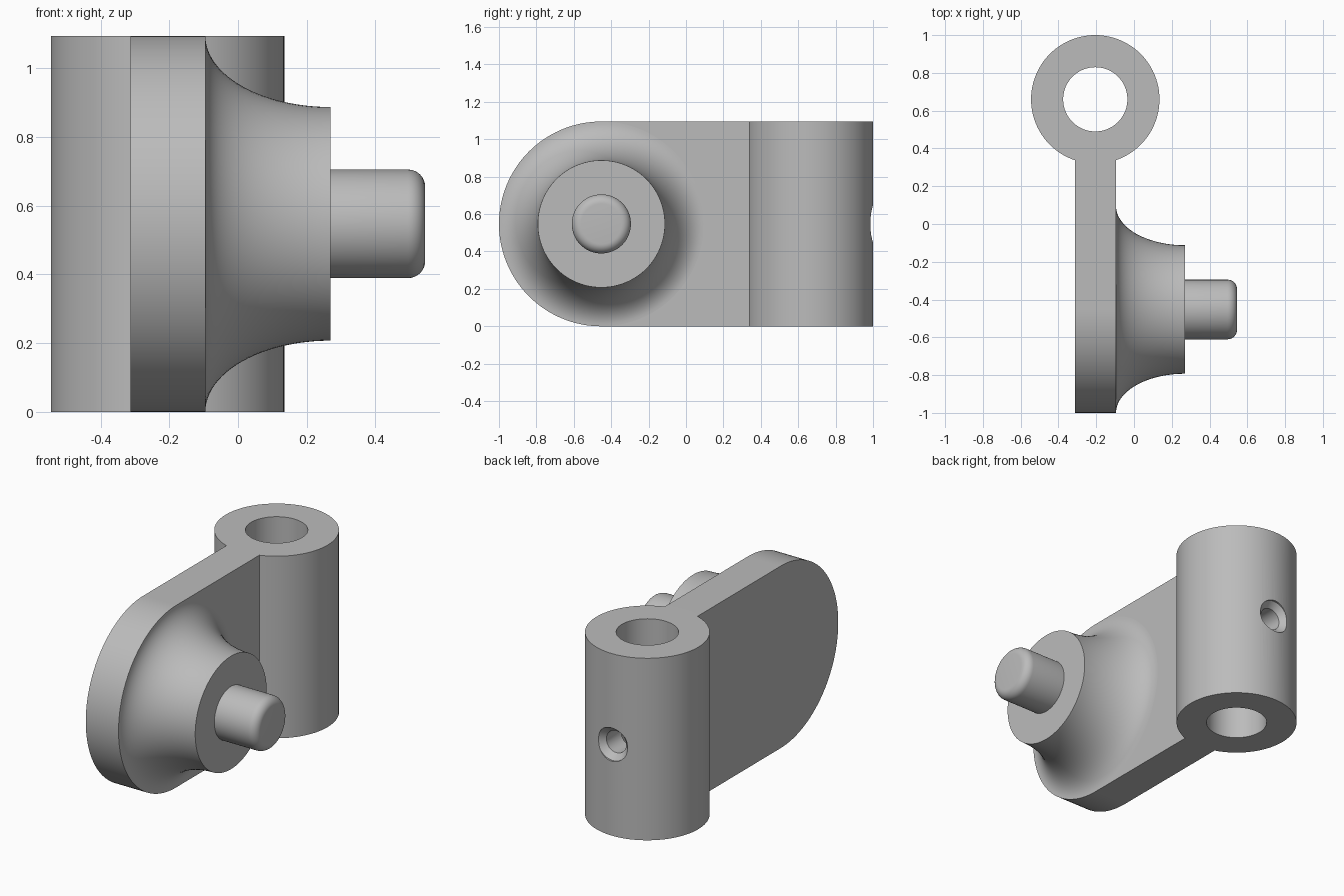
import bpy, bmesh, math
from mathutils import Vector, Matrix

cube = bpy.data.objects.get("Cube")
if cube:
    bpy.data.objects.remove(cube, do_unlink=True)

HEIGHT = 1.095
MID = HEIGHT / 2
SLEEVE = Vector((-0.205, 0.66, 0))       # axis of the upright sleeve
PIVOT = Vector((0, -1 + MID, MID))       # axis of the boss and pin
PLATE_X = (-0.313, -0.095)

grey = bpy.data.materials.new("plain grey")
grey.use_nodes = True
colour = (0.5, 0.5, 0.5, 1)
grey.diffuse_color = colour
grey.node_tree.nodes["Principled BSDF"].inputs["Base Color"].default_value = colour


def finish(name, bm):
    bmesh.ops.remove_doubles(bm, verts=bm.verts, dist=1e-5)
    bmesh.ops.recalc_face_normals(bm, faces=bm.faces)
    mesh = bpy.data.meshes.new(name)
    bm.to_mesh(mesh)
    bm.free()
    mesh.materials.append(grey)
    obj = bpy.data.objects.new(name, mesh)
    bpy.context.collection.objects.link(obj)
    return obj


def lathe(name, profile, matrix, closed=False, steps=96):
    """Spin (radius, height) points around z, then place the result."""
    bm = bmesh.new()
    verts = [bm.verts.new((r, 0, h)) for r, h in profile]
    pairs = list(zip(verts, verts[1:]))
    if closed:
        pairs.append((verts[-1], verts[0]))
    edges = [bm.edges.new(p) for p in pairs]
    bmesh.ops.spin(bm, geom=verts + edges, cent=(0, 0, 0), axis=(0, 0, 1),
                   angle=math.tau, steps=steps, use_merge=True)
    bm.transform(matrix)
    return finish(name, bm)


def arc(cx, cy, rx, ry, start, end, n):
    angles = [math.radians(start + (end - start) * i / n) for i in range(n + 1)]
    return [(cx + rx * math.cos(a), cy + ry * math.sin(a)) for a in angles]


def boolean(obj, other, operation):
    mod = obj.modifiers.new(operation.lower(), "BOOLEAN")
    mod.operation = operation
    mod.solver = "EXACT"
    mod.object = other
    bpy.context.view_layer.objects.active = obj
    bpy.ops.object.modifier_apply(modifier=mod.name)
    bpy.data.objects.remove(other, do_unlink=True)


# Upright sleeve with a through bore
bracket = lathe("sleeve_and_plate",
                [(0.17, 0), (0.34, 0), (0.34, HEIGHT), (0.17, HEIGHT)],
                Matrix.Translation(SLEEVE), closed=True)

# Plate with a rounded front end, running into the sleeve wall
bm = bmesh.new()
outline = [(0.42, 0), (0.42, HEIGHT)] + arc(PIVOT.y, MID, MID, MID, 90, 270, 64)
face = bm.faces.new([bm.verts.new((PLATE_X[0], y, z)) for y, z in outline])
side = bmesh.ops.extrude_face_region(bm, geom=[face])
moved = [g for g in side["geom"] if isinstance(g, bmesh.types.BMVert)]
bmesh.ops.translate(bm, verts=moved, vec=(PLATE_X[1] - PLATE_X[0], 0, 0))
boolean(bracket, finish("plate", bm), "UNION")

# Countersunk screw hole through the back wall of the sleeve
to_back = Matrix.Translation((SLEEVE.x, SLEEVE.y, MID)) @ Matrix.Rotation(-math.pi / 2, 4, "X")
cutter = lathe("screw_hole_cutter",
               [(0, 0), (0.066, 0), (0.066, 0.295), (0.1, 0.329), (0.1, 0.4), (0, 0.4)],
               to_back, steps=40)
cutter.hide_render = True
boolean(bracket, cutter, "DIFFERENCE")

# Flared boss and round-ended pin
to_side = Matrix.Translation(PIVOT) @ Matrix.Rotation(math.pi / 2, 4, "Y")
flare = arc(MID, 0.27, MID - 0.34, 0.27 - PLATE_X[1], 270, 180, 24)
boss = lathe("flared_boss", flare + [(0, 0.27)], to_side)
pin = lathe("pin", [(0.158, 0.27)] + arc(0.108, 0.495, 0.05, 0.05, 0, 90, 8) + [(0, 0.545)],
            to_side, steps=64)

# Smooth shading with crisp edges
bpy.ops.object.select_all(action="DESELECT")
for obj in (bracket, boss, pin):
    obj.select_set(True)
bpy.context.view_layer.objects.active = bracket
bpy.ops.object.shade_smooth_by_angle(angle=math.radians(30))
